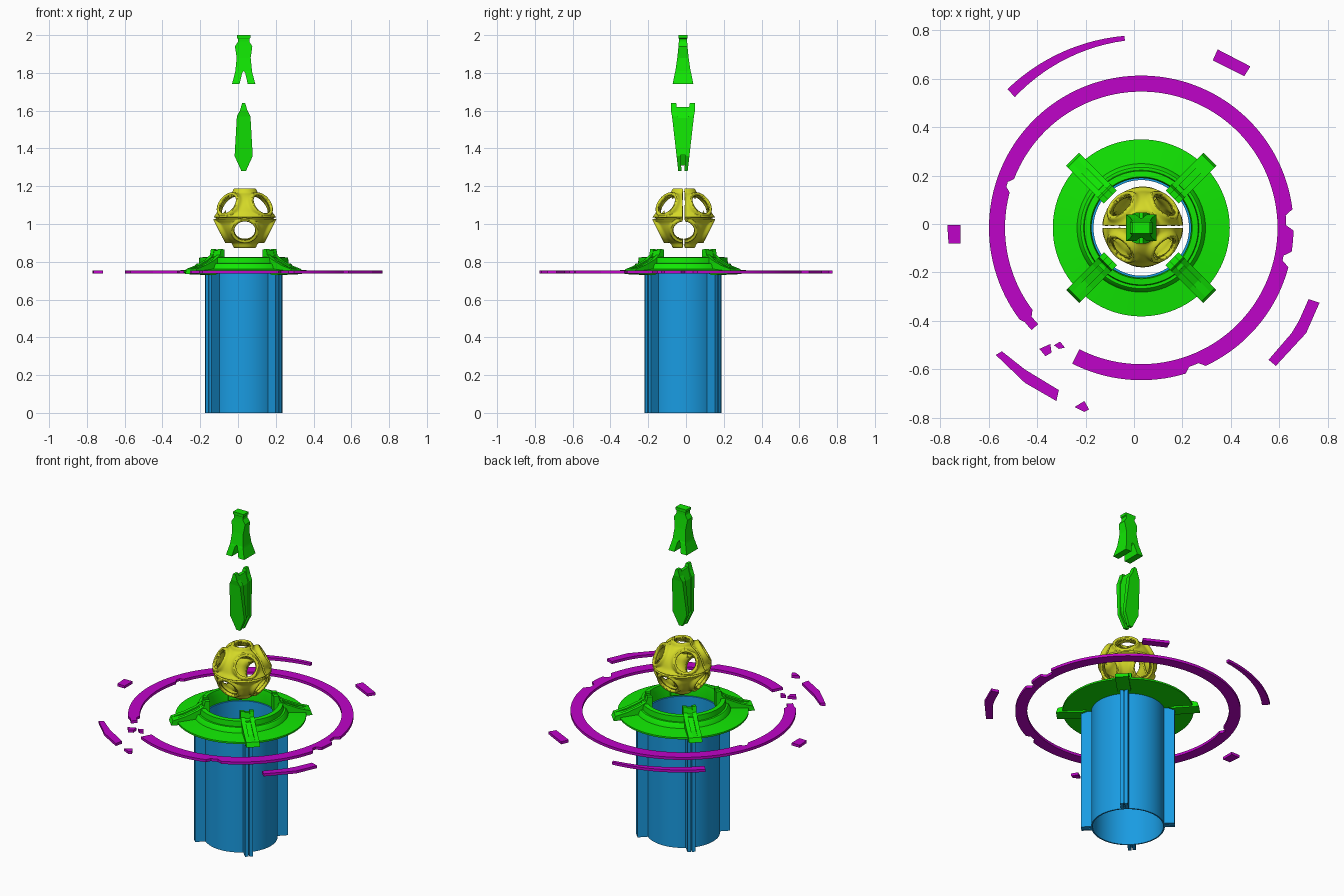
import bpy, bmesh, math
from mathutils import Vector

cube = bpy.data.objects.get("Cube")
if cube:
    bpy.data.objects.remove(cube)

AXIS = Vector((0.03, -0.016, 0))


def material(name, rgb):
    m = bpy.data.materials.new(name)
    m.use_nodes = True
    m.diffuse_color = (*rgb, 1)
    m.node_tree.nodes["Principled BSDF"].inputs["Base Color"].default_value = (*rgb, 1)
    return m


GREEN = material("bright_green", (0.006, 0.85, 0.001))
BLUE = material("sky_blue", (0.01, 0.33, 0.76))
PURPLE = material("purple", (0.52, 0.001, 0.58))
YELLOW = material("olive_yellow", (0.66, 0.69, 0.02))


def finish(name, bm, mat, origin=AXIS, smooth=None):
    bmesh.ops.recalc_face_normals(bm, faces=bm.faces)
    mesh = bpy.data.meshes.new(name)
    bm.to_mesh(mesh)
    bm.free()
    mesh.materials.append(mat)
    ob = bpy.data.objects.new(name, mesh)
    ob.location = origin
    bpy.context.collection.objects.link(ob)
    if smooth:
        bpy.ops.object.select_all(action='DESELECT')
        ob.select_set(True)
        bpy.context.view_layer.objects.active = ob
        bpy.ops.object.shade_smooth_by_angle(angle=math.radians(smooth))
    return ob


def polar(r, deg, z=0):
    a = math.radians(deg)
    return Vector((r * math.cos(a), r * math.sin(a), z))


def revolve(bm, profile, steps=96):
    # closed (radius, height) profile turned around the axis
    rings = [[bm.verts.new(polar(r, 360 * i / steps, z)) for r, z in profile] for i in range(steps)]
    n = len(profile)
    for i, a in enumerate(rings):
        b = rings[(i + 1) % steps]
        for j in range(n):
            bm.faces.new((a[j], b[j], b[(j + 1) % n], a[(j + 1) % n]))


def prism(bm, points, push):
    # flat outline pushed along a vector
    lo = [bm.verts.new(p) for p in points]
    hi = [bm.verts.new(Vector(p) + push) for p in points]
    bm.faces.new(lo)
    bm.faces.new(hi)
    for i in range(len(lo)):
        j = (i + 1) % len(lo)
        bm.faces.new((lo[i], lo[j], hi[j], hi[i]))


def loft(bm, rows):
    # stacked rectangles given as (z, x0, x1, y0, y1)
    rings = [[bm.verts.new(p) for p in ((a, c, z), (b, c, z), (b, d, z), (a, d, z))]
             for z, a, b, c, d in rows]
    bm.faces.new(rings[0])
    bm.faces.new(rings[-1])
    for lo, hi in zip(rings, rings[1:]):
        for i in range(4):
            j = (i + 1) % 4
            bm.faces.new((lo[i], lo[j], hi[j], hi[i]))


def radial_plate(bm, profile, deg, offset, width):
    # upright (radius, height) outline standing along a radius
    side = polar(1, deg + 90)
    prism(bm, [polar(r, deg, z) + side * (offset - width / 2) for r, z in profile], side * width)


DIAGONALS = (45, 135, 225, 315)

# Open tower shaft
bm = bmesh.new()
revolve(bm, [(0.205, 0), (0.205, 0.745), (0.197, 0.745), (0.197, 0)])
finish("tower_shaft", bm, BLUE, smooth=30)

# Paired guide rails on the shaft diagonals
bm = bmesh.new()
for deg in DIAGONALS:
    for offset in (-0.0125, 0.0125):
        radial_plate(bm, [(0.2, 0), (0.262, 0), (0.262, 0.745), (0.2, 0.745)], deg, offset, 0.019)
    radial_plate(bm, [(0.2, 0.01), (0.25, 0.01), (0.25, 0.74), (0.2, 0.74)], deg, 0, 0.008)
finish("guide_rails", bm, BLUE)

# Platform collar with a raised rim
bm = bmesh.new()
revolve(bm, [(0.205, 0.74), (0.365, 0.742), (0.365, 0.752), (0.265, 0.762), (0.255, 0.785),
             (0.25, 0.79), (0.238, 0.79), (0.235, 0.822), (0.21, 0.825), (0.205, 0.8)])
finish("platform_collar", bm, GREEN, smooth=30)

# Four buttresses: two outer ribs with a slightly lower web between
RIB = [(0.18, 0.76), (0.18, 0.865), (0.207, 0.868), (0.215, 0.835), (0.25, 0.812),
       (0.32, 0.782), (0.39, 0.762), (0.4, 0.735), (0.25, 0.73)]
bm = bmesh.new()
for deg in DIAGONALS:
    for offset in (-0.026, 0.026):
        radial_plate(bm, RIB, deg, offset, 0.024)
    radial_plate(bm, [(r, z - 0.008 if z > 0.77 else z) for r, z in RIB], deg, 0, 0.028)
finish("buttresses", bm, GREEN)

# Broken halo ring: nicks are (angle, half width, inner bite, outer bite)
NICKS = [(3, 3, 0, 0.03), (348, 3, 0, 0.03), (162, 2, 0.02, 0), (291, 4, 0, 0.022), (221, 3, 0.02, 0.01)]
bm = bmesh.new()
rings = []
for i in range(171):
    deg = 243 + 2 * i
    inner, outer = 0.562, 0.628
    for at, half, bite_in, bite_out in NICKS:
        if abs((deg - at + 180) % 360 - 180) < half:
            inner += bite_in
            outer -= bite_out
    rings.append([bm.verts.new(polar(r, deg, z))
                  for r, z in ((inner, 0.738), (outer, 0.738), (outer, 0.754), (inner, 0.754))])
bm.faces.new(rings[0])
bm.faces.new(rings[-1])
for a, b in zip(rings, rings[1:]):
    for j in range(4):
        k = (j + 1) % 4
        bm.faces.new((a[j], a[k], b[k], b[j]))
finish("halo_ring", bm, PURPLE, smooth=30)

# Loose halo fragments
FRAGMENTS = {
    "fragment_right": [(0.72, -0.31), (0.765, -0.325), (0.71, -0.45), (0.585, -0.585),
                       (0.555, -0.56), (0.65, -0.45), (0.68, -0.4)],
    "fragment_left": [(-0.57, -0.54), (-0.545, -0.525), (-0.45, -0.6), (-0.31, -0.685),
                      (-0.32, -0.73), (-0.45, -0.655)],
    "fragment_back": [(0.345, 0.72), (0.325, 0.675), (0.455, 0.61), (0.48, 0.65)],
    "fragment_side": [(-0.77, -0.005), (-0.765, -0.08), (-0.715, -0.08), (-0.715, -0.005)],
    "chip_front": [(-0.245, -0.755), (-0.205, -0.73), (-0.185, -0.765), (-0.205, -0.775)],
    "chip_large": [(-0.39, -0.515), (-0.345, -0.495), (-0.34, -0.53), (-0.365, -0.545)],
    "chip_small": [(-0.33, -0.5), (-0.305, -0.485), (-0.285, -0.51), (-0.31, -0.515)],
}
for name, outline in FRAGMENTS.items():
    bm = bmesh.new()
    prism(bm, [(x, y, 0.738) for x, y in outline], Vector((0, 0, 0.016)))
    finish(name, bm, PURPLE, Vector())

bm = bmesh.new()
angles = [95 + 3 * i for i in range(14)]
arc = [polar(0.795, a, 0.738) for a in angles]
arc += [polar(0.775 - 0.025 * (a - 95) / 39, a, 0.738) for a in reversed(angles)]
prism(bm, arc, Vector((0, 0, 0.016)))
finish("fragment_arc", bm, PURPLE)


# Pierced orb: round openings with swollen lips, parted into four shells
def direction(az, el):
    return polar(math.cos(math.radians(el)), az, math.sin(math.radians(el)))


OPENINGS = [(direction(a, 30), 0.36) for a in DIAGONALS]
OPENINGS += [(direction(a, -27), 0.36) for a in (0, 90, 180, 270)]
OPENINGS += [(direction(0, 90), 0.27), (direction(0, -90), 0.27)]
bm = bmesh.new()
bmesh.ops.create_icosphere(bm, subdivisions=6, radius=1)
for d, radius in OPENINGS:
    inside = {v for v in bm.verts if v.co.angle(d) < radius}
    hole = [f for f in bm.faces if all(v in inside for v in f.verts)]
    bmesh.ops.delete(bm, geom=hole, context='FACES')
    for v in inside:
        if v.is_valid:
            out = (v.co - d * v.co.dot(d)).normalized()
            v.co = d * math.cos(radius) + out * math.sin(radius)
for v in bm.verts:
    n = v.co.normalized()
    lip = max(math.exp(-((n.angle(d) - radius - 0.07) / 0.09) ** 2) for d, radius in OPENINGS)
    band = 0.9 * math.exp(-(n.z / 0.13) ** 2)
    v.co = n * (0.15 + 0.017 * max(lip, band))
for normal, gap in ((Vector((0, 0, 1)), 0.0045), (Vector((0, 1, 0)), 0.0055)):
    for s in (-1, 1):
        bmesh.ops.bisect_plane(bm, geom=bm.verts[:] + bm.edges[:] + bm.faces[:],
                               plane_co=normal * gap * s, plane_no=normal)
    seam = [f for f in bm.faces if abs(f.calc_center_median().dot(normal)) < gap]
    bmesh.ops.delete(bm, geom=seam, context='FACES')
orb = finish("pierced_orb", bm, YELLOW, Vector((0.036, -0.012, 1.031)), smooth=35)
for f in orb.data.polygons:
    if f.normal.dot(f.center) < 0:
        f.flip()
shell = orb.modifiers.new("shell", 'SOLIDIFY')
shell.thickness = 0.022
shell.offset = -1

# Lower spire: twin blades either side of a recessed core
bm = bmesh.new()
BLADE = [(1.28, 0.008, 0.025, 0.012), (1.36, 0.012, 0.034, 0.048), (1.57, 0.028, 0.058, 0.036),
         (1.6, 0.03, 0.064, 0.02), (1.64, 0.036, 0.064, 0.008)]
for s in (-1, 1):
    loft(bm, [(z, -w, w, s * near, s * far) for z, near, far, w in BLADE])
CORE = [(1.31, 0.012, 0.012), (1.37, 0.042, 0.016), (1.56, 0.031, 0.034), (1.62, 0.01, 0.036)]
loft(bm, [(z, -w, w, -d, d) for z, w, d in CORE])
finish("lower_spire", bm, GREEN)

# Upper spire: flared legs meeting under a capped neck
bm = bmesh.new()
LEG = [(1.74, 0.022, 0.062, 0.055), (1.8, 0.008, 0.046, 0.043), (1.81, 0, 0.044, 0.04),
       (1.88, 0, 0.037, 0.03), (1.94, 0, 0.046, 0.024), (1.965, 0, 0.03, 0.022),
       (1.98, 0, 0.03, 0.022), (1.985, 0, 0.036, 0.024), (2.0, 0, 0.036, 0.024)]
for s in (-1, 1):
    loft(bm, [(z, s * a, s * b, -d, d) for z, a, b, d in LEG])
finish("upper_spire", bm, GREEN)
